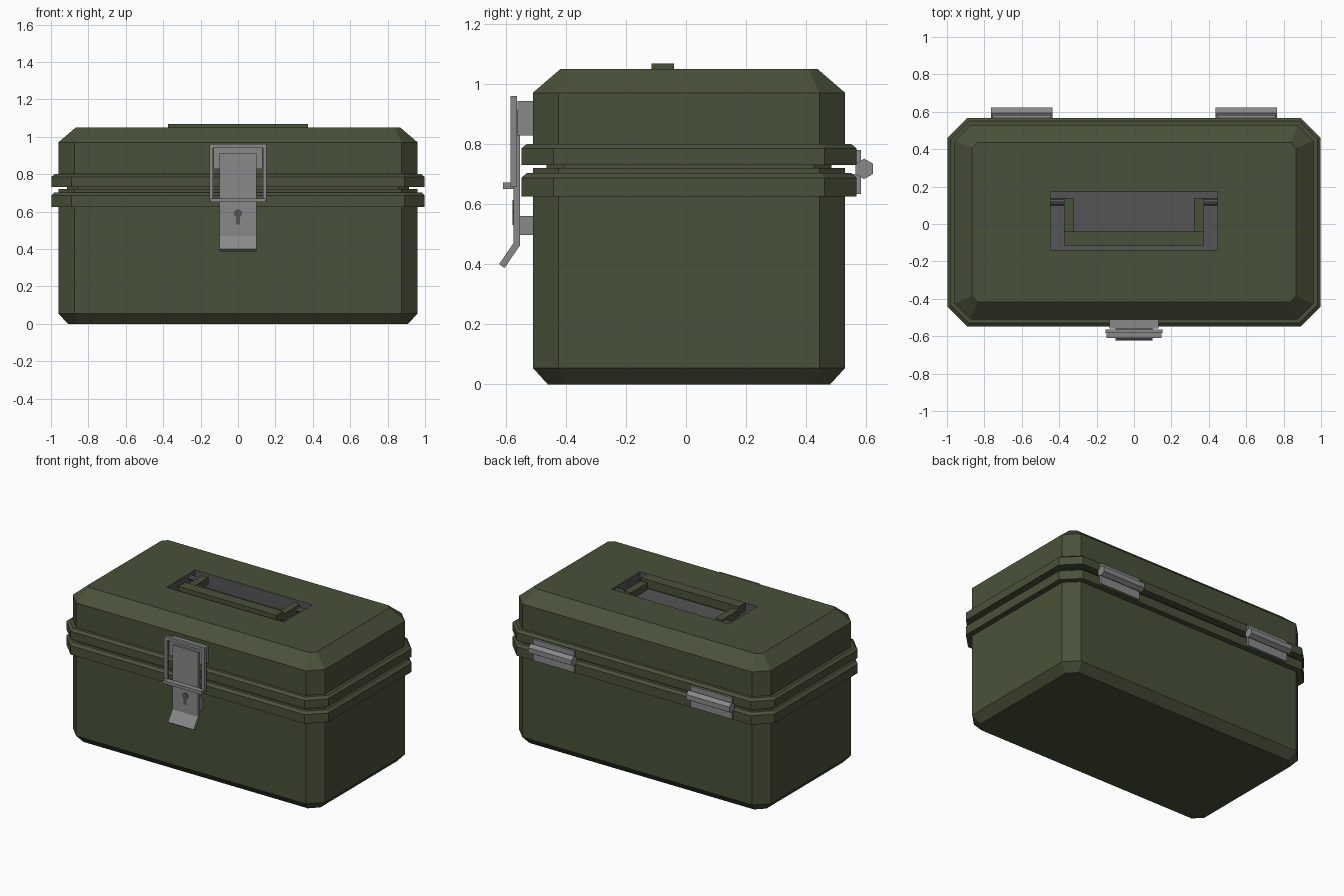
import bpy, bmesh, math
from mathutils import Matrix

cube = bpy.data.objects.get("Cube")
if cube:
    bpy.data.objects.remove(cube, do_unlink=True)


def material(name, rgb):
    m = bpy.data.materials.new(name)
    m.use_nodes = True
    m.diffuse_color = (*rgb, 1)
    m.node_tree.nodes["Principled BSDF"].inputs["Base Color"].default_value = (*rgb, 1)
    return m


GREEN = material("olive green", (0.066, 0.083, 0.041))
STEEL = material("steel grey", (0.25, 0.25, 0.25))
DARK = material("dark grey", (0.09, 0.09, 0.09))


def finish(name, bm, mat):
    mesh = bpy.data.meshes.new(name)
    bm.to_mesh(mesh)
    bm.free()
    mesh.materials.append(mat)
    obj = bpy.data.objects.new(name, mesh)
    bpy.context.collection.objects.link(obj)
    return obj


def box(name, x, y, z, mat):
    """Box from (low, high) ranges."""
    return prism(name, [(y[0], z[0]), (y[1], z[0]), (y[1], z[1]), (y[0], z[1])], x, mat)


def prism(name, profile, x, mat):
    """Side profile (y, z) extruded along x."""
    bm = bmesh.new()
    a, b = [[bm.verts.new((px, *p)) for p in profile] for px in x]
    n = len(profile)
    bm.faces.new(a)
    bm.faces.new(b[::-1])
    for i in range(n):
        bm.faces.new((a[i], b[i], b[(i + 1) % n], a[(i + 1) % n]))
    bmesh.ops.recalc_face_normals(bm, faces=bm.faces)
    return finish(name, bm, mat)


def rod(name, sides, radius, depth, axis, centre, mat):
    bm = bmesh.new()
    bmesh.ops.create_cone(bm, cap_ends=True, segments=sides, radius1=radius,
                          radius2=radius, depth=depth,
                          matrix=Matrix.Translation(centre) @ Matrix.Rotation(math.pi / 2, 4, axis))
    return finish(name, bm, mat)


def ring(x0, x1, y0, y1, c, z):
    """Rectangle with corners cut by c, counterclockwise."""
    return [(x0 + c, y0, z), (x1 - c, y0, z), (x1, y0 + c, z), (x1, y1 - c, z),
            (x1 - c, y1, z), (x0 + c, y1, z), (x0, y1 - c, z), (x0, y0 + c, z)]


def body_ring(inset, z):
    cut = 0.085 - inset * (2 - math.sqrt(2))
    return ring(-0.96 + inset, 0.96 - inset, -0.51 + inset, 0.53 - inset, cut, z)


def recess_ring(z):
    return ring(-0.447, 0.447, -0.14, 0.172, 0, z)


def loft(name, rings, mat, start=True, end=True):
    bm = bmesh.new()
    loops = [[bm.verts.new(p) for p in r] for r in rings]
    for a, b in zip(loops, loops[1:]):
        for i in range(8):
            j = (i + 1) % 8
            bm.faces.new((a[i], a[j], b[j], b[i]))
    if start:
        bm.faces.new(loops[0][::-1])
    if end:
        bm.faces.new(loops[-1])
    bmesh.ops.remove_doubles(bm, verts=bm.verts, dist=1e-5)
    return finish(name, bm, mat)


# Base with its raised rim band
base = [(0.05, 0), (0, 0.055), (0, 0.625), (-0.038, 0.625), (-0.038, 0.687),
        (-0.02, 0.703), (0, 0.703), (0, 0.72)]
loft("base", [body_ring(*p) for p in base], GREEN)

# Lid with rim band, bevelled top and an opening for the handle
lid = [(0.045, 0.72), (0.045, 0.73), (-0.038, 0.73), (-0.038, 0.785),
       (-0.02, 0.80), (0, 0.80), (0, 0.97), (0.093, 1.05)]
loft("lid", [body_ring(*p) for p in lid] + [recess_ring(1.05)], GREEN, end=False)
loft("handle_recess", [recess_ring(1.05), recess_ring(0.95)], DARK, start=False)

# Carrying handle
box("handle_bar", (-0.373, 0.373), (-0.115, -0.04), (1.01, 1.067), GREEN)
for side, s in (("left", 1), ("right", -1)):
    box(side + "_handle_arm", sorted((s * 0.322, s * 0.373)), (-0.04, 0.14), (0.995, 1.045), GREEN)
    rod(side + "_handle_pin", 8, 0.018, 0.08, "Y", (s * 0.408, 0.117, 1.02), DARK)

    # Hinge: two leaves and a six-sided barrel
    x = s * 0.6
    box(side + "_hinge_upper_leaf", (x - 0.157, x + 0.157), (0.53, 0.582), (0.731, 0.78), STEEL)
    box(side + "_hinge_lower_leaf", (x - 0.157, x + 0.157), (0.53, 0.582), (0.633, 0.70), STEEL)
    barrel = [(0.593 + 0.034 * math.sin(k * math.pi / 3),
               0.717 + 0.034 * math.cos(k * math.pi / 3)) for k in range(6)]
    prism(side + "_hinge_barrel", barrel, (x - 0.165, x + 0.165), STEEL)

    # Latch loop sides
    box(side + "_latch_loop", sorted((s * 0.133, s * 0.153)), (-0.584, -0.563), (0.657, 0.96), STEEL)

# Latch mounts, loop ends and bent lever plate
box("latch_upper_mount", (-0.132, 0.132), (-0.56, -0.505), (0.828, 0.943), STEEL)
box("latch_lower_mount", (-0.09, 0.09), (-0.555, -0.505), (0.497, 0.56), STEEL)
box("latch_loop_top", (-0.133, 0.133), (-0.584, -0.563), (0.94, 0.96), STEEL)
box("latch_loop_bottom", (-0.147, 0.147), (-0.609, -0.573), (0.65, 0.671), STEEL)
lever = [(-0.574, 0.913), (-0.552, 0.913), (-0.552, 0.463), (-0.604, 0.387),
         (-0.622, 0.40), (-0.574, 0.47)]
prism("latch_lever", lever, (-0.098, 0.098), STEEL)

# Keyhole on the lever
rod("keyhole", 12, 0.023, 0.006, "X", (0, -0.575, 0.59), DARK)
box("keyhole_slot", (-0.011, 0.011), (-0.577, -0.572), (0.53, 0.575), DARK)
